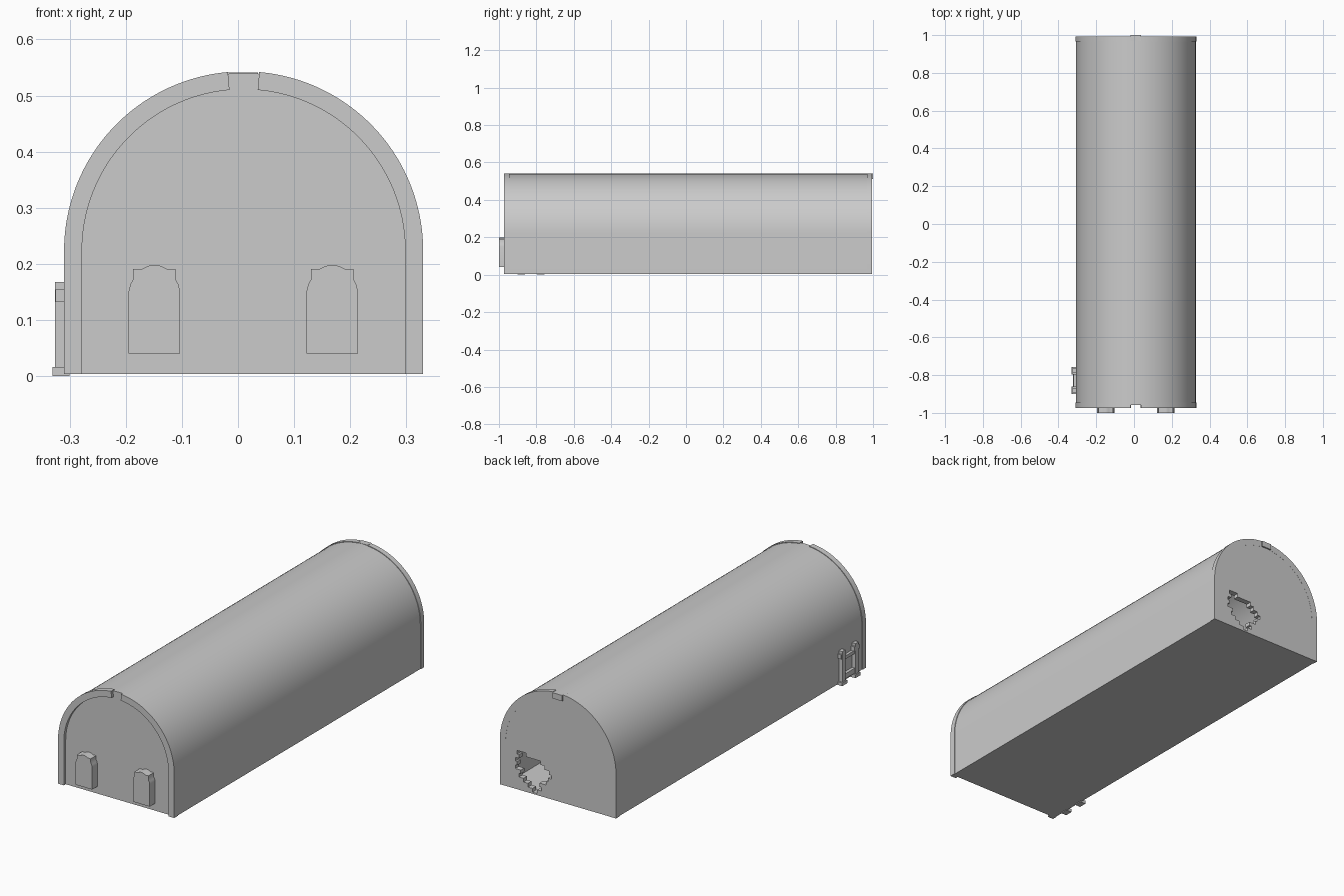
import bpy, bmesh
from math import sin, cos, radians
from mathutils import Vector

if "Cube" in bpy.data.objects:
    bpy.data.objects.remove(bpy.data.objects["Cube"], do_unlink=True)

CX, SPRING, BASE = 0.01, 0.223, 0.004   # arch centre, springing height, underside
R_TRIM, R_OUT, R_IN = 0.32, 0.317, 0.288

stone = bpy.data.materials.new("plain_grey")
stone.use_nodes = True
GREY = (0.6, 0.6, 0.6, 1)
stone.diffuse_color = GREY
stone.node_tree.nodes["Principled BSDF"].inputs["Base Color"].default_value = GREY


def finish(name, mesh):
    mesh.materials.clear()
    mesh.materials.append(stone)
    ob = bpy.data.objects.new(name, mesh)
    bpy.context.collection.objects.link(ob)
    bpy.ops.object.select_all(action='DESELECT')
    ob.select_set(True)
    bpy.context.view_layer.objects.active = ob
    bpy.ops.object.shade_smooth_by_angle(angle=radians(30))
    return ob


def extrude(name, loops, y0, y1):
    """Fill x-z outlines (inner loops become holes) and extrude them along y."""
    cu = bpy.data.curves.new(name + "_outline", 'CURVE')
    cu.dimensions, cu.fill_mode = '2D', 'BOTH'
    cu.extrude = (y1 - y0) / 2
    for loop in loops:
        sp = cu.splines.new('POLY')
        sp.points.add(len(loop) - 1)
        for p, (x, z) in zip(sp.points, loop):
            p.co = (x, z, 0, 1)
        sp.use_cyclic_u = True
    tmp = bpy.data.objects.new(name + "_outline", cu)
    bpy.context.collection.objects.link(tmp)
    bpy.context.view_layer.update()
    mesh = bpy.data.meshes.new_from_object(tmp.evaluated_get(bpy.context.evaluated_depsgraph_get()))
    bpy.data.objects.remove(tmp, do_unlink=True)
    bpy.data.curves.remove(cu)
    bm = bmesh.new()
    bm.from_mesh(mesh)
    for v in bm.verts:
        x, z, d = v.co
        v.co = Vector((x, (y0 + y1) / 2 + d, z))
    bmesh.ops.remove_doubles(bm, verts=bm.verts, dist=1e-5)
    bmesh.ops.recalc_face_normals(bm, faces=bm.faces)
    bm.to_mesh(mesh)
    bm.free()
    return finish(name, mesh)


def box(name, lo, hi):
    bm = bmesh.new()
    bmesh.ops.create_cube(bm, size=1)
    for v in bm.verts:
        v.co = Vector([(a + b) / 2 + c * (b - a) for a, b, c in zip(lo, hi, v.co)])
    mesh = bpy.data.meshes.new(name)
    bm.to_mesh(mesh)
    bm.free()
    return finish(name, mesh)


def arc(r, a0, a1, n=48):
    steps = [radians(a0 + (a1 - a0) * i / n) for i in range(n + 1)]
    return [(CX + r * cos(a), SPRING + r * sin(a)) for a in steps]


def arch(r, floor):
    return [(CX + r, floor)] + arc(r, 0, 180) + [(CX - r, floor)]


# Hollow vaulted body with a thin floor
extrude("vault_shell", [arch(R_OUT, BASE), arch(R_IN, 0.014)], -0.93, 0.965)
extrude("front_wall", [arch(R_OUT, BASE)], -0.958, -0.93)

# Back wall with a ragged stepped breach: one (left, right) span per brick course
spans = [(0.125, 0.15), (0.10, 0.175), (0.112, 0.20), (0.075, 0.225), (0.065, 0.215),
         (0.045, 0.245), (0.06, 0.235), (0.085, 0.245), (0.105, 0.225), (0.185, 0.235)]
COURSE, SILL = 0.0185, 0.012
left_side, right_side = [], []
for i, (a, b) in enumerate(spans):
    for z in (SILL + i * COURSE, SILL + (i + 1) * COURSE):
        left_side.append((a, z))
        right_side.append((b, z))
extrude("back_wall", [arch(R_OUT, BASE), right_side + left_side[::-1]], 0.965, 0.993)

# Raised end trims, each in two halves with a gap at the crown
for end, y0, y1 in (("front", -0.973, -0.945), ("back", 0.967, 0.9935)):
    for side, gap, foot in (("left", 85, 0), ("right", 95, 180)):
        sign = 1 if foot == 0 else -1
        outline = ([(CX + sign * R_TRIM, BASE)] + arc(R_TRIM, foot, gap)
                   + arc(R_IN, gap, foot) + [(CX + sign * R_IN, BASE)])
        extrude(f"{end}_trim_{side}", [outline], y0, y1)

# Key block filling the back gap
box("back_key_block", (-0.018, 0.97, 0.512), (0.036, 1.0, 0.541))

# Shouldered panels on the front wall
half = [(0.046, 0.04), (0.046, 0.15), (0.043, 0.163), (0.038, 0.172), (0.038, 0.191),
        (0.022, 0.191), (0.012, 0.196), (0.004, 0.198)]
for side, cx in (("right", -0.149), ("left", 0.168)):
    outline = [(cx + x, z) for x, z in half] + [(cx - x, z) for x, z in half[::-1]]
    extrude(f"front_panel_{side}", [outline], -1.0, -0.957)

# Small post-and-lintel frame on the right flank
FY, WALL = -0.828, -0.3
for tag, s in (("front", -1), ("back", 1)):
    y = FY + s * 0.052
    box(f"frame_post_{tag}", (-0.326, y - 0.012, 0.01), (WALL, y + 0.012, 0.168))
    box(f"frame_cap_{tag}", (-0.325, y - 0.02, 0.132), (WALL, y + 0.02, 0.154))
    box(f"frame_foot_{tag}", (-0.331, y - 0.02, 0.0), (WALL, y + 0.02, 0.016))
box("frame_lintel", (-0.32, FY - 0.052, 0.116), (WALL, FY + 0.052, 0.132))
box("frame_sill", (-0.322, FY - 0.052, 0.02), (WALL, FY + 0.052, 0.045))
